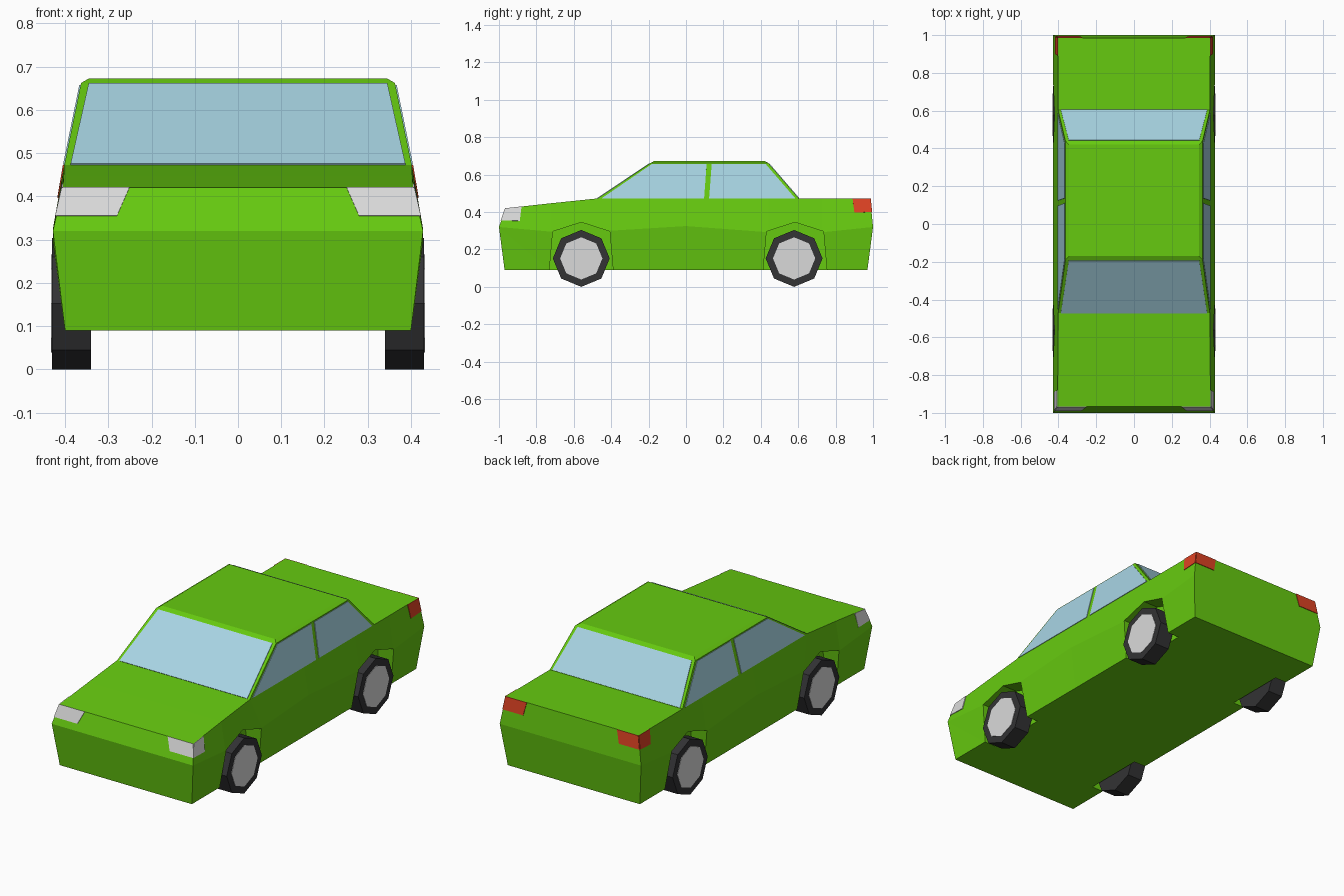
import bpy, bmesh, math
from mathutils import Vector

if "Cube" in bpy.data.objects:
    bpy.data.objects.remove(bpy.data.objects["Cube"], do_unlink=True)


def material(name, colour):
    m = bpy.data.materials.new(name)
    m.use_nodes = True
    m.diffuse_color = (*colour, 1)
    m.node_tree.nodes["Principled BSDF"].inputs["Base Color"].default_value = (*colour, 1)
    return m


GREEN = material("green paint", (0.133, 0.59, 0.005))
GLASS = material("pale blue glass", (0.39, 0.66, 0.77))
WHITE = material("light grey", (0.70, 0.70, 0.70))
RED = material("red lamp", (0.73, 0.055, 0.017))
BLACK = material("black rubber", (0.033, 0.033, 0.035))


def mesh_object(name, verts, faces, mat):
    bm = bmesh.new()
    vs = [bm.verts.new(v) for v in verts]
    for f in faces:
        bm.faces.new([vs[i] for i in f])
    bmesh.ops.recalc_face_normals(bm, faces=bm.faces)
    me = bpy.data.meshes.new(name)
    bm.to_mesh(me)
    bm.free()
    me.materials.append(mat)
    ob = bpy.data.objects.new(name, me)
    bpy.context.collection.objects.link(ob)
    return ob


def prism(name, outline, x0, x1, mat):
    """Extrude a (y, z) outline along x."""
    n = len(outline)
    verts = [(x, y, z) for x in (x0, x1) for y, z in outline]
    faces = [range(n), range(n, 2 * n)]
    faces += [(i, (i + 1) % n, (i + 1) % n + n, i + n) for i in range(n)]
    return mesh_object(name, verts, faces, mat)


def plate(name, quad, uvs, mat, side=1):
    """Thin plate on a quad (bottom a, bottom b, top b, top a), placed by u, v."""
    a, b, c, d = [Vector((p[0] * side, p[1], p[2])) for p in quad]
    pts = [a.lerp(b, u).lerp(d.lerp(c, u), v) for u, v in uvs]
    n = (pts[2] - pts[0]).cross(pts[3] - pts[1]).normalized()
    if n.dot(pts[0] - Vector((0, 0, 0.3))) < 0:
        n = -n
    verts = [p - n * 0.003 for p in pts] + [p + n * 0.003 for p in pts]
    faces = [(0, 1, 2, 3), (4, 5, 6, 7)]
    faces += [(i, (i + 1) % 4, (i + 1) % 4 + 4, i + 4) for i in range(4)]
    return mesh_object(name, verts, faces, mat)


# Body: cross-sections (y low, y belt, z belt, y top, z top, half width top)
stations = [
    (-0.97, -1.0, 0.32, -0.965, 0.42, 0.405),
    (-0.72, -0.72, 0.295, -0.72, 0.447, 0.403),
    (-0.47, -0.405, 0.30, -0.47, 0.473, 0.402),
    (0.0, 0.0, 0.325, 0.0, 0.472, 0.402),
    (0.44, 0.44, 0.292, 0.44, 0.472, 0.402),
    (0.73, 0.73, 0.292, 0.73, 0.472, 0.402),
    (0.97, 1.0, 0.32, 0.985, 0.472, 0.402),
]
LOW, BELT = 0.40, 0.428
rings = []
for yl, ym, zm, yt, zt, ht in stations:
    half = [Vector((LOW, yl, 0.09)), Vector((BELT, ym, zm)), Vector((ht, yt, zt))]
    rings.append([Vector((-p.x, p.y, p.z)) for p in half] + half[::-1])
faces = []
for i in range(len(rings) - 1):
    for k in range(6):
        a, b = i * 6 + k, i * 6 + (k + 1) % 6
        faces.append((a, b, b + 6, a + 6))
for e in (0, 6 * (len(rings) - 1)):
    faces += [(e, e + 1, e + 4, e + 5), (e + 1, e + 2, e + 3, e + 4)]
body = mesh_object("body", [p for r in rings for p in r], faces, GREEN)

# Wheel wells cut from the body
for axle in (-0.56, 0.583):
    arch = [(axle - 0.17, 0.0), (axle - 0.17, 0.09), (axle - 0.152, 0.296), (axle, 0.345),
            (axle + 0.152, 0.296), (axle + 0.17, 0.09), (axle + 0.17, 0.0)]
    for side in (1, -1):
        cutter = prism("well_cutter", arch, 0.33 * side, 0.5 * side, GREEN)
        cutter.hide_render = True
        mod = body.modifiers.new("well", "BOOLEAN")
        mod.operation, mod.solver, mod.object = "DIFFERENCE", "EXACT", cutter
        bpy.context.view_layer.objects.active = body
        bpy.ops.object.modifier_apply(modifier=mod.name)
        bpy.data.objects.remove(cutter, do_unlink=True)

# Cabin: stacked rectangles (y front, y back, z, half width)
levels = [(-0.475, 0.605, 0.471, 0.402), (-0.19, 0.44, 0.662, 0.363), (-0.17, 0.42, 0.673, 0.344)]
cab = [[Vector(p) for p in ((-w, f, z), (w, f, z), (w, b, z), (-w, b, z))] for f, b, z, w in levels]
faces = [(8, 9, 10, 11)]
for i in (0, 4):
    faces += [(i + k, i + (k + 1) % 4, i + (k + 1) % 4 + 4, i + k + 4) for k in range(4)]
mesh_object("cabin", [p for r in cab for p in r], faces, GREEN)


def cabin_side(i, j):
    return cab[0][i], cab[0][j], cab[1][j], cab[1][i]


# Windows
screen = [(0.018, 0.01), (0.982, 0.01), (0.975, 0.985), (0.025, 0.985)]
plate("windscreen", cabin_side(0, 1), screen, GLASS)
plate("rear_window", cabin_side(2, 3), screen, GLASS)
for side, label in ((1, "left"), (-1, "right")):
    plate(label + "_front_window", cabin_side(1, 2),
          [(0.02, 0.01), (0.529, 0.01), (0.48, 0.97), (0.025, 0.97)], GLASS, side)
    plate(label + "_back_window", cabin_side(1, 2),
          [(0.554, 0.01), (0.982, 0.01), (0.97, 0.97), (0.522, 0.97)], GLASS, side)

    # Lamps wrap round each corner
    for part, end, inner, mat, low, ends, sides in (
            ("headlamp", 0, 1, WHITE, 0.35, (0.167, 0.19), (0.37, 0.35)),
            ("tail_lamp", -1, -2, RED, 0.53, (0.15, 0.16), (0.35, 0.37))):
        r, q = rings[end], rings[inner]
        plate(f"{label}_{part}_end", (r[4], r[1], r[2], r[3]),
              [(0, low), (ends[0], low), (ends[1], 1), (0, 1)], mat, side)
        plate(f"{label}_{part}_side", (r[4], q[4], q[3], r[3]),
              [(0, low), (sides[0], low), (sides[1], 1), (0, 1)], mat, side)


# Wheels
def disc(name, radius, depth, x, y, mat):
    bpy.ops.mesh.primitive_cylinder_add(vertices=8, radius=radius, depth=depth,
                                        location=(x, y, 0.152), rotation=(0, math.pi / 2, 0))
    ob = bpy.context.object
    ob.name = name
    ob.data.materials.append(mat)


for end, y in (("front", -0.56), ("back", 0.578)):
    for side, label in ((1, "left"), (-1, "right")):
        disc(f"{end}_{label}_tyre", 0.152, 0.09, 0.385 * side, y, BLACK)
        disc(f"{end}_{label}_rim", 0.113, 0.02, 0.422 * side, y, WHITE)
